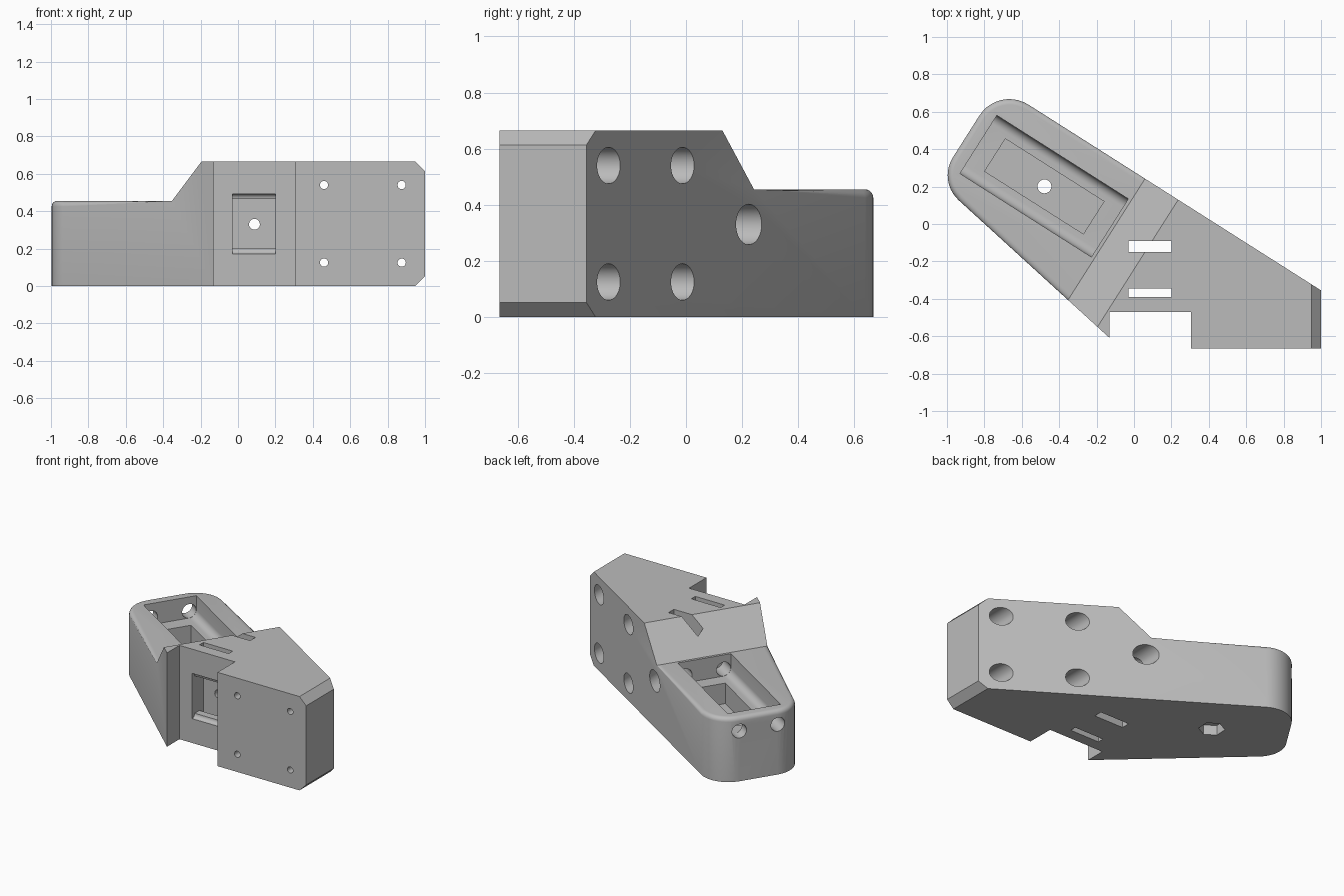
import bpy, bmesh, math
from mathutils import Matrix, Vector

cube = bpy.data.objects.get("Cube")
if cube:
    bpy.data.objects.remove(cube, do_unlink=True)

H, LOW, TILT = 0.665, 0.455, math.radians(-32.42)
ARM = Matrix.Rotation(TILT, 4, 'Z')      # local frame running along the arm
FLAT = Matrix.Identity(4)


def prism(name, pts, lo, hi, axis='z', mat=FLAT):
    """Extrude a 2D outline along an axis."""
    place = {'z': lambda a, b, h: (a, b, h), 'y': lambda a, b, h: (a, h, b),
             'x': lambda a, b, h: (h, a, b)}[axis]
    bm = bmesh.new()
    rings = [[bm.verts.new(mat @ Vector(place(a, b, h))) for a, b in pts] for h in (lo, hi)]
    n = len(pts)
    bm.faces.new(rings[0])
    bm.faces.new(rings[1])
    for i in range(n):
        j = (i + 1) % n
        bm.faces.new((rings[0][i], rings[0][j], rings[1][j], rings[1][i]))
    bmesh.ops.recalc_face_normals(bm, faces=bm.faces[:])
    me = bpy.data.meshes.new(name)
    bm.to_mesh(me)
    bm.free()
    ob = bpy.data.objects.new(name, me)
    bpy.context.scene.collection.objects.link(ob)
    return ob


def rect(a0, a1, b0, b1):
    return [(a0, b0), (a1, b0), (a1, b1), (a0, b1)]


def ring(a, b, r, n=40):
    return [(a + r * math.cos(2 * math.pi * i / n), b + r * math.sin(2 * math.pi * i / n))
            for i in range(n)]


def fillet(prev, corner, nxt, r, n=10):
    """Round one outline corner with an arc."""
    c = Vector(corner)
    p, q = (Vector(prev) - c).normalized(), (Vector(nxt) - c).normalized()
    half = p.angle(q) / 2
    mid = c + (p + q).normalized() * r / math.sin(half)
    s, e = c + p * r / math.tan(half) - mid, c + q * r / math.tan(half) - mid
    total = s.angle(e)
    return [tuple(mid + (s * math.sin((1 - i / n) * total) + e * math.sin(i / n * total)) / math.sin(total))
            for i in range(n + 1)]


def bevel(ob, test, size, segments):
    bm = bmesh.new()
    bm.from_mesh(ob.data)
    edges = [e for e in bm.edges if test(*[v.co for v in e.verts])]
    bmesh.ops.bevel(bm, geom=edges, offset=size, segments=segments, profile=0.5,
                    affect='EDGES', clamp_overlap=True)
    bm.to_mesh(ob.data)
    bm.free()


def cut(ob, cutter):
    cutter.hide_render = True
    mod = ob.modifiers.new("cut", 'BOOLEAN')
    mod.operation, mod.solver, mod.object = 'DIFFERENCE', 'EXACT', cutter
    bpy.context.view_layer.objects.active = ob
    bpy.ops.object.modifier_apply(modifier=mod.name)
    bpy.data.objects.remove(cutter, do_unlink=True)


# Main body outline with two rounded corners at the arm end
spike, back, end_a, end_b = (-0.13, -0.61), (1, -0.355), (-0.725, 0.74), (-1.049, 0.229)
outline = [spike, (-0.13, -0.47), (0.305, -0.47), (0.305, -0.665), (1, -0.665), back]
outline += fillet(back, end_a, end_b, 0.19) + fillet(end_a, end_b, spike, 0.18)
body = prism("mount_body", outline, 0, H)

# Chamfers on the tall end
bevel(body, lambda a, b: min(a.x, b.x) > 0.99 and abs(a.z - b.z) < 0.01, 0.052, 1)

# Lowered arm with a sloping shoulder, then its rounded rim
cut(body, prism("step", [(-2, LOW), (-0.08, LOW), (0.2, 0.735), (-2, 0.735)], -2, 2, 'y', ARM))
to_arm = ARM.inverted()
bevel(body, lambda a, b: abs(a.z - LOW) < 0.001 and abs(b.z - LOW) < 0.001
      and min((to_arm @ a).x, (to_arm @ b).x) < -0.1, 0.03, 5)

# Arm pocket, deeper well, and the two rod channels along its sides
ROD_Z, ROD_R, MID_V = 0.355, 0.05, -0.087
cut(body, prism("pocket", [(MID_V - 0.184, 0.6), (MID_V - 0.184, ROD_Z)]
                + [(MID_V - 0.134 - ROD_R * math.cos(t * math.pi / 16),
                    ROD_Z - ROD_R * math.sin(t * math.pi / 16)) for t in range(1, 9)]
                + [(MID_V + 0.134 + ROD_R * math.sin(t * math.pi / 16),
                    ROD_Z - ROD_R * math.cos(t * math.pi / 16)) for t in range(0, 8)]
                + [(MID_V + 0.184, ROD_Z), (MID_V + 0.184, 0.6)], -0.93, -0.098, 'x', ARM))
cut(body, prism("well", rect(-0.825, -0.2, -0.19, 0.016), 0.16, 0.4, 'z', ARM))
for side in (-1, 1):
    v = MID_V + side * 0.134
    cut(body, prism("rod_end", ring(v, ROD_Z, ROD_R - 0.001, 32), -1.2, -0.9, 'x', ARM))
    cut(body, prism("rod_seat", ring(v, ROD_Z, ROD_R - 0.001, 32), -0.13, 0.03, 'x', ARM))

# Bolt hole and hexagonal nut recess under the arm
cut(body, prism("arm_bolt", ring(-0.512, MID_V, 0.037), -0.1, 0.2, 'z', ARM))
cut(body, prism("nut", ring(-0.512, MID_V, 0.085, 6), -0.1, 0.07, 'z', ARM))

# Front window with rounded lips, and two strap slots
lip, z0, z1, y0 = 0.028, 0.2, 0.465, -0.47
arc = [(y0 + lip * math.sin(t * math.pi / 12), lip * (1 - math.cos(t * math.pi / 12))) for t in range(7)]
window = [(-0.55, z0 - lip)] + [(y, z0 - lip + h) for y, h in arc] + [(-0.345, z0), (-0.345, z1)]
window += [(y, z1 + lip - h) for y, h in reversed(arc)] + [(-0.55, z1 + lip)]
cut(body, prism("window", window, -0.03, 0.2, 'x'))
for near, far in ((-0.39, -0.345), (-0.15, -0.09)):
    cut(body, prism("strap_slot", rect(-0.03, 0.2, near, far), -0.1, 0.8))

# Screw holes from the front with wide counterbores from the back
screws = [(x, z, 0.022, 0.065, -0.5) for x in (0.46, 0.875) for z in (0.125, 0.54)]
for x, z, small, wide, floor in screws + [(0.088, 0.33, 0.029, 0.072, 0.02)]:
    cut(body, prism("screw", ring(x, z, small, 24), -0.8, floor + 0.02, 'y'))
    cut(body, prism("counterbore", ring(x, z, wide), floor, 0.8, 'y'))

# Single grey plastic
mat = bpy.data.materials.new("grey_plastic")
mat.use_nodes = True
grey = (0.5, 0.5, 0.5, 1)
mat.diffuse_color = grey
mat.node_tree.nodes["Principled BSDF"].inputs["Base Color"].default_value = grey
body.data.materials.clear()
body.data.materials.append(mat)
for p in body.data.polygons:
    p.material_index = 0

bpy.ops.object.select_all(action='DESELECT')
body.select_set(True)
bpy.context.view_layer.objects.active = body
bpy.ops.object.shade_smooth_by_angle(angle=math.radians(30))
